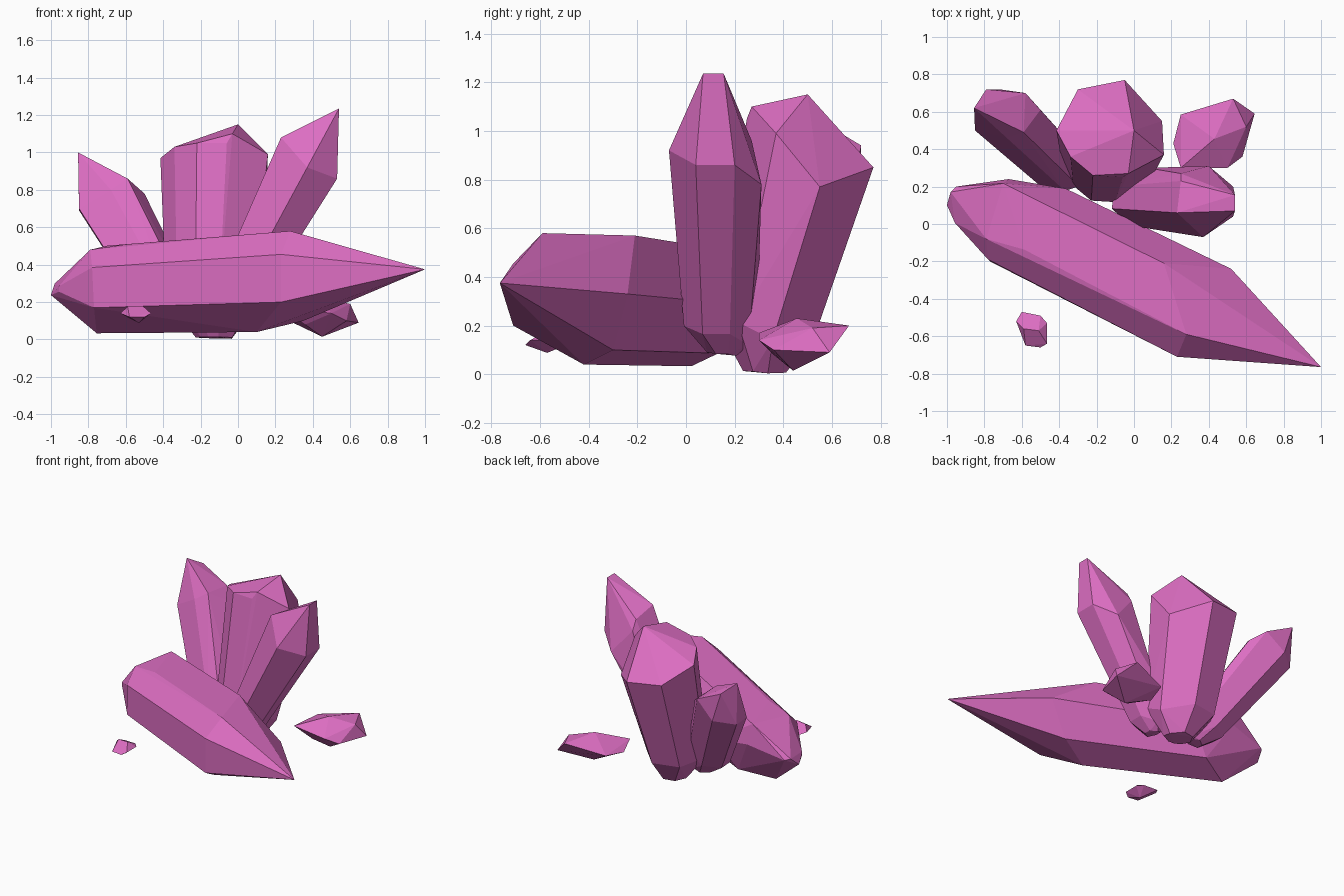
import bpy, bmesh
from mathutils import Vector

mat = bpy.data.materials.new("pink_crystal")
mat.diffuse_color = (0.72, 0.155, 0.54, 1)


def hull(name, points):
    """Flat-faced convex stone around a few corner points."""
    bm = bmesh.new()
    for p in points:
        bm.verts.new(p)
    res = bmesh.ops.convex_hull(bm, input=bm.verts)
    junk = {g for g in res["geom_interior"] + res["geom_unused"]
            if isinstance(g, bmesh.types.BMVert)}
    bmesh.ops.delete(bm, geom=list(junk), context='VERTS')
    # merge nearly coplanar triangles into larger facets
    bmesh.ops.dissolve_limit(bm, angle_limit=0.05, verts=bm.verts, edges=bm.edges)
    bmesh.ops.recalc_face_normals(bm, faces=bm.faces)
    me = bpy.data.meshes.new(name)
    bm.to_mesh(me)
    bm.free()
    me.materials.append(mat)
    ob = bpy.data.objects.new(name, me)
    bpy.context.collection.objects.link(ob)
    return ob


def crystal(name, shoulder, tips, base, foot):
    """Shoulder ring swept to a scaled base ring and a small foot ring."""
    ring = [Vector(p) for p in shoulder]
    mid = sum(ring, Vector()) / len(ring)
    points = ring + [Vector(t) for t in tips]
    for centre, scale, flat in (base, foot):
        for p in ring:
            d = (p - mid) * scale
            d.z *= flat
            points.append(Vector(centre) + d)
    return hull(name, points)


# large crystal lying in front
crystal("lying_crystal",
        [(.23, -.71, .455), (.23, -.71, .20), (.28, -.59, .58), (.16, -.21, .57),
         (.52, -.24, .33), (.10, -.42, .04), (.35, -.30, .10)],
        [(1, -.765, .375), (-.67, .24, .35), (-.79, -.08, .48), (-.95, .20, .29),
         (-.78, -.19, .385), (-.77, -.20, .17)],
        ((-.60, -.01, .285), .93, .95), ((-.945, .09, .27), .33, .35))

# broad upright crystal
crystal("middle_crystal",
        [(-.06, .25, 1.05), (-.22, .26, 1.05), (-.34, .36, 1.03), (-.415, .50, .97),
         (-.30, .72, .87), (-.05, .77, .85), (.15, .55, .77), (.16, .37, .99)],
        [(0, .50, 1.15), (-.03, .27, 1.10)],
        ((-.16, .295, .20), .80, .4), ((-.13, .31, .01), .34, .1))

# crystal leaning right
crystal("right_crystal",
        [(.37, -.07, .92), (.53, .04, .86), (.53, .20, .86), (.40, .31, .78),
         (.25, .23, 1.03), (.23, .06, 1.08)],
        [(.54, .07, 1.235), (.54, .155, 1.235), (.07, .30, .43), (.25, .27, .96)],
        ((-.01, .13, .20), .70, .8), ((-.04, .15, .09), .32, .3))

# crystal leaning left
crystal("left_crystal",
        [(-.85, .50, .70), (-.85, .62, .69), (-.72, .72, .72), (-.58, .70, .84),
         (-.50, .61, .78), (-.59, .49, .86), (-.68, .46, .80)],
        [(-.855, .62, 1.0), (-.79, .72, .94)],
        ((-.37, .28, .21), .82, .8), ((-.31, .25, .08), .40, .3))

# loose chips
hull("right_chip",
     [(.21, .43, .13), (.25, .585, .15), (.53, .67, .20), (.645, .59, .09),
      (.58, .36, .10), (.50, .30, .14), (.25, .30, .17), (.43, .455, .23),
      (.45, .44, .015), (.60, .52, .19), (.36, .36, .08)])
hull("left_chip",
     [(-.63, -.52, .14), (-.60, -.47, .13), (-.50, -.49, .14), (-.465, -.53, .14),
      (-.465, -.64, .14), (-.50, -.66, .12), (-.58, -.65, .12), (-.59, -.56, .175),
      (-.51, -.57, .18), (-.53, -.57, .088)])
